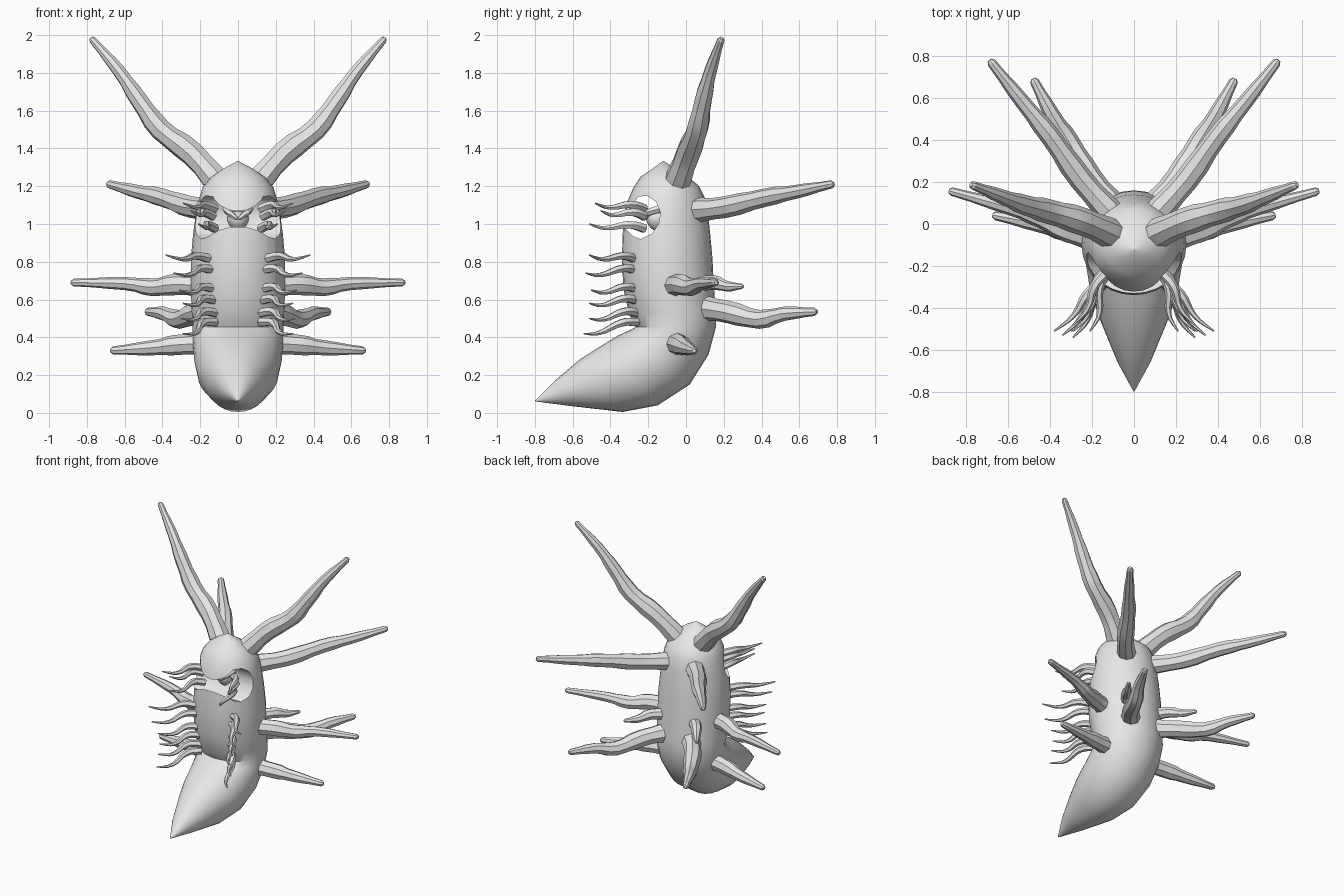
import bpy, bmesh, math
from mathutils import Vector

cube = bpy.data.objects.get("Cube")
if cube:
    bpy.data.objects.remove(cube, do_unlink=True)

# Single plain colour
clay = bpy.data.materials.new("light grey clay")
clay.use_nodes = True
colour = (0.8, 0.8, 0.8, 1.0)
clay.diffuse_color = colour
clay.node_tree.nodes["Principled BSDF"].inputs["Base Color"].default_value = colour


def finish(name, bm):
    """Turn a bmesh into a named object with the shared material."""
    bmesh.ops.recalc_face_normals(bm, faces=bm.faces[:])
    mesh = bpy.data.meshes.new(name)
    bm.to_mesh(mesh)
    bm.free()
    mesh.materials.append(clay)
    obj = bpy.data.objects.new(name, mesh)
    bpy.context.collection.objects.link(obj)
    return obj


def shade(obj, angle):
    bpy.ops.object.select_all(action='DESELECT')
    obj.select_set(True)
    bpy.context.view_layer.objects.active = obj
    bpy.ops.object.shade_smooth_by_angle(angle=math.radians(angle))


def loft(name, rings, sides):
    """Skin a row of elliptic rings given as (centre, axis, axis)."""
    bm = bmesh.new()
    loops = []
    for centre, a, b in rings:
        turn = [math.tau * i / sides for i in range(sides)]
        loops.append([bm.verts.new(centre + a * math.cos(t) + b * math.sin(t)) for t in turn])
    for low, high in zip(loops, loops[1:]):
        for i in range(sides):
            j = (i + 1) % sides
            bm.faces.new((low[i], low[j], high[j], high[i]))
    bm.faces.new(loops[0][::-1])
    bm.faces.new(loops[-1])
    return finish(name, bm)


def spline(points, steps):
    """Sample a smooth curve running through the points."""
    pts = [Vector(p) for p in points]
    pts = [pts[0] * 2 - pts[1]] + pts + [pts[-1] * 2 - pts[-2]]
    out = []
    for a, b, c, d in zip(pts, pts[1:], pts[2:], pts[3:]):
        for k in range(steps):
            t = k / steps
            out.append(0.5 * (b * 2 + (c - a) * t + (a * 2 - b * 5 + c * 4 - d) * t * t
                              + (b * 3 - a - c * 3 + d) * t * t * t))
    return out + [pts[-2]]


def tube(name, points, root, tip, sides, steps=3, ripple=0.0):
    """Limb along a curve, full at the root, thinning late, with a rounded end."""
    path = spline(points, steps)
    last = len(path) - 1
    rings = []
    for i, p in enumerate(path):
        along = (path[min(i + 1, last)] - path[max(i - 1, 0)]).normalized()
        across = along.cross(Vector((0, 0, 1))).normalized()
        lift = across.cross(along)
        r = root + (tip - root) * (i / last) ** 1.6
        r *= 1 + ripple * math.sin(i * 2.1)
        rings.append((p, across * r, lift * r))
    rings.append((p + along * tip * 0.7, across * tip * 0.5, lift * tip * 0.5))
    obj = loft(name, rings, sides)
    shade(obj, 30)


def both_sides(name, points, **kw):
    for label, s in (("left", 1), ("right", -1)):
        tube(label + "_" + name, [(s * x, y, z) for x, y, z in points], **kw)


# Body: front y, front z, back y, back z, half width, from tail point to crown
sections = [
    (-.80, .065, -.795, .06, .003),
    (-.70, .165, -.60, .035, .08),
    (-.56, .285, -.335, .005, .16),
    (-.45, .355, -.15, .04, .212),
    (-.36, .41, .02, .15, .232),
    (-.30, .437, .12, .31, .24),
    (-.265, .455, .16, .46, .24),
    (-.30, .52, .157, .55, .245),
    (-.33, .65, .147, .68, .25),
    (-.34, .80, .14, .82, .25),
    (-.335, .95, .127, .96, .237),
    (-.325, 1.06, .115, 1.06, .222),
    (-.31, 1.12, .10, 1.14, .207),
    (-.28, 1.19, .07, 1.20, .187),
    (-.24, 1.25, .01, 1.25, .14),
    (-.175, 1.295, -.06, 1.295, .075),
    (-.123, 1.333, -.117, 1.333, .003),
]
rings = []
for fy, fz, by, bz, width in sections:
    front, back = Vector((0, fy, fz)), Vector((0, by, bz))
    rings.append(((front + back) / 2, (front - back) / 2, Vector((width, 0, 0))))
body = loft("body", rings, 28)

# Face hollow: a side profile cut right across the front of the head
profile = [(-.45, 1.0), (-.33, .985), (-.28, .935), (-.24, .92), (-.18, .95), (-.145, 1.0),
           (-.135, 1.06), (-.16, 1.12), (-.205, 1.15), (-.25, 1.145), (-.32, 1.07), (-.45, 1.05)]
bm = bmesh.new()
outline = bm.faces.new([bm.verts.new((-.4, y, z)) for y, z in profile])
swept = bmesh.ops.extrude_face_region(bm, geom=[outline])
moved = [v for v in swept["geom"] if isinstance(v, bmesh.types.BMVert)]
bmesh.ops.translate(bm, verts=moved, vec=(.8, 0, 0))
cutter = finish("hollow_cutter", bm)
cutter.hide_render = True
cut = body.modifiers.new("hollow", 'BOOLEAN')
cut.operation = 'DIFFERENCE'
cut.solver = 'EXACT'
cut.object = cutter
bpy.context.view_layer.objects.active = body
bpy.ops.object.modifier_apply(modifier=cut.name)
bpy.data.objects.remove(cutter, do_unlink=True)
shade(body, 38)

# Small muzzle inside the hollow, narrowing downwards, with a pair of cheek ridges
bm = bmesh.new()
bmesh.ops.create_uvsphere(bm, u_segments=12, v_segments=8, radius=1)
for v in bm.verts:
    narrowing = 1 + 0.3 * v.co.z
    v.co = Vector((v.co.x * .055 * narrowing, -.15 + v.co.y * .06 * narrowing, 1.015 + v.co.z * .055))
shade(finish("muzzle", bm), 40)
both_sides("cheek_ridge", [(.06, -.14, 1.08), (.045, -.20, 1.06), (.01, -.215, 1.03)],
           root=.022, tip=.012, sides=6)

# Long limbs, paired
limbs = {
    "horn": (.07, .02, [(.08, -.06, 1.19), (.24, .01, 1.37), (.41, .06, 1.50),
                        (.52, .09, 1.65), (.63, .13, 1.81), (.77, .185, 1.975)]),
    "shoulder_limb": (.062, .022, [(.08, .02, 1.07), (.25, .21, 1.09), (.40, .42, 1.14),
                                   (.53, .58, 1.17), (.68, .77, 1.21)]),
    "middle_limb": (.06, .02, [(.15, -.08, .67), (.32, -.03, .68), (.45, .03, .665),
                               (.60, .08, .685), (.87, .155, .69)]),
    "lower_back_limb": (.064, .022, [(.08, .06, .56), (.21, .22, .535), (.31, .39, .495),
                                     (.39, .52, .525), (.475, .68, .535)]),
    "small_back_limb": (.043, .014, [(.10, .05, .68), (.19, .15, .69), (.24, .22, .67),
                                     (.295, .295, .67)]),
    "hip_limb": (.06, .022, [(.14, -.06, .37), (.32, -.03, .36), (.45, .0, .345),
                             (.66, .04, .33)]),
}
for name, (root, tip, points) in limbs.items():
    both_sides(name, points, root=root, tip=tip, sides=8, ripple=0.05)

# Wavy feelers on chest and face: root x, root z, tip x, tip y, tip z
feelers = [
    (.13, .81, .38, -.51, .835), (.12, .755, .34, -.53, .74),
    (.12, .655, .31, -.50, .65), (.12, .595, .29, -.51, .58),
    (.12, .53, .30, -.51, .50), (.12, .48, .29, -.54, .42),
    (.12, 1.08, .29, -.48, 1.11), (.13, 1.04, .25, -.45, 1.07),
    (.12, .975, .21, -.51, 1.0),
]
for n, (x, z, tx, ty, tz) in enumerate(feelers):
    start = Vector((x, -.26 if z < .9 else -.22, z))
    end = Vector((tx, ty, tz))
    path = []
    for k in range(6):
        t = k / 5
        p = start.lerp(end, t)
        wave = math.sin(t * math.tau)
        path.append((p.x + .02 * wave, p.y, p.z + .015 * wave))
    both_sides("feeler_" + str(n + 1), path, root=.025, tip=.004, sides=6, steps=2)
